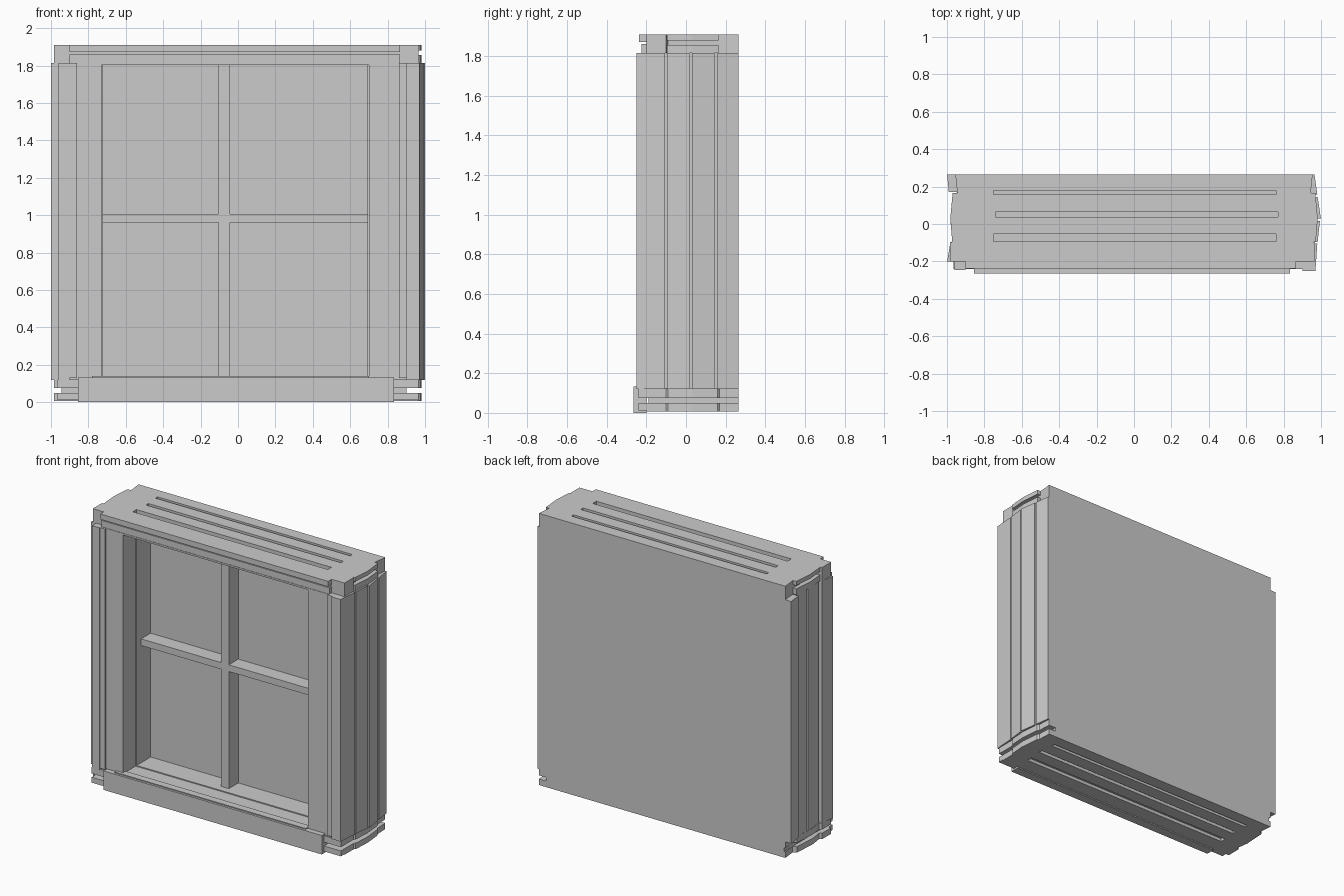
import bpy, bmesh

if "Cube" in bpy.data.objects:
    bpy.data.objects.remove(bpy.data.objects["Cube"])


def prism(name, pts, z0, z1):
    """Extrude an xy outline between two heights."""
    bm = bmesh.new()
    f = bm.faces.new([bm.verts.new((x, y, z0)) for x, y in pts])
    r = bmesh.ops.extrude_face_region(bm, geom=[f])
    for v in r["geom"]:
        if isinstance(v, bmesh.types.BMVert):
            v.co.z = z1
    bmesh.ops.recalc_face_normals(bm, faces=bm.faces)
    me = bpy.data.meshes.new(name)
    bm.to_mesh(me)
    bm.free()
    ob = bpy.data.objects.new(name, me)
    bpy.context.collection.objects.link(ob)
    return ob


def box(name, x0, x1, y0, y1, z0, z1):
    return prism(name, [(x0, y0), (x1, y0), (x1, y1), (x0, y1)], z0, z1)


def cut_slots(ob, z0, z1, grow=0):
    """Three long ventilation slots through the face of a plate."""
    for i, (y0, y1, x0, x1) in enumerate([(.157, .18, -.75, .76),
                                          (.038, .065, -.74, .77),
                                          (-.093, -.053, -.75, .76)]):
        c = box("slot_cutter", x0 - grow, x1 + grow, y0, y1, z0, z1)
        c.hide_render = True
        c.hide_set(True)
        m = ob.modifiers.new("slot_%d" % i, 'BOOLEAN')
        m.operation = 'DIFFERENCE'
        m.solver = 'EXACT'
        m.object = c


# Deep casing around the opening
FACE, PANE = -.228, .065
box("left_jamb", -.945, -.73, FACE, PANE, .122, 1.815)
box("right_jamb", .70, .945, FACE, PANE, .122, 1.815)
box("head_jamb", -.73, .70, FACE, PANE, 1.803, 1.815)
box("bottom_jamb", -.73, .70, FACE, PANE, .122, .133)
box("back_panel", -.945, .945, PANE, .265, .122, 1.815)

# Thin inner sash and crossed glazing bars
box("sash_left", -.73, -.722, -.09, PANE, .133, 1.803)
box("sash_right", .692, .70, -.09, PANE, .133, 1.803)
box("sash_bottom", -.722, .692, -.09, PANE, .133, .14)
box("vertical_bar", -.103, -.043, -.04, PANE, .14, 1.803)
box("horizontal_bar", -.722, .692, -.04, PANE, .96, 1.007)

# Side planks: y range and outer x at each end
right = [(-.25, -.105, .97, .98), (-.095, .017, .982, .994),
         (.03, .145, .999, .982), (.158, .265, .98, .965)]
left = [(-.2, -.1, .999, .982), (-.085, .05, .968, .98),
        (.06, .155, .975, .97), (.17, .265, .99, .999)]
for side, s, planks in (("right", 1, right), ("left", -1, left)):
    for i, (y0, y1, a, b) in enumerate(planks):
        prism("%s_plank_%d" % (side, i),
              [(s * .9, y0), (s * a, y0), (s * b, y1), (s * .9, y1)], .12, 1.815)
    box(side + "_inner_trim", *sorted((s * .862, s * .90)), -.24, -.1, .13, 1.815)
box("left_front_stile", -.96, -.90, -.245, -.1, .12, 1.815)

# Stepped top: solid slab, split tongue at each end
slab = [(-.955, .265), (-.945, .17), (-.945, -.09), (-.985, -.1), (-.985, -.2),
        (.965, -.2), (.965, -.1), (.945, -.09), (.945, .17), (.955, .265)]
top = prism("top_slab", slab, 1.815, 1.91)
cut_slots(top, 1.88, 1.95)
box("top_front_lip", -.90, .865, -.238, -.2, 1.872, 1.91)
box("head_trim", -.90, .865, -.225, -.2, 1.815, 1.86)
for z0, z1 in ((1.815, 1.857), (1.88, 1.91)):
    for side, s in (("left", -1), ("right", 1)):
        prism(side + "_top_tongue", [(s * .94, -.095), (s * .972, -.095), (s * .982, .03),
                                     (s * .97, .165), (s * .94, .165)], z0, z1)

# Bottom: two layered plates around a recessed core
outline = [(-.955, .265), (-.945, .17), (-.97, .155), (-.98, 0), (-.968, -.09),
           (-.985, -.1), (-.985, -.2), (.965, -.2), (.965, -.1), (.975, -.09),
           (.982, .03), (.97, .16), (.96, .17), (.955, .265)]
base = prism("bottom_plate", outline, .008, .05)
cut_slots(base, -.05, .03, .08)
prism("bottom_upper_plate", outline, .076, .122)
box("bottom_core", -.945, .90, -.19, .265, .05, .076)

# Corner blocks and projecting sill
for side, s in (("left", -1), ("right", 1)):
    for z0, z1 in ((.012, .05), (.076, .122)):
        box(side + "_corner_block", *sorted((s * .83, s * .965)), -.24, -.2, z0, z1)
box("front_sill", -.855, .835, -.265, -.2, 0, .133)
box("sill_ledge", -.78, .70, -.25, -.2, .133, .14)
